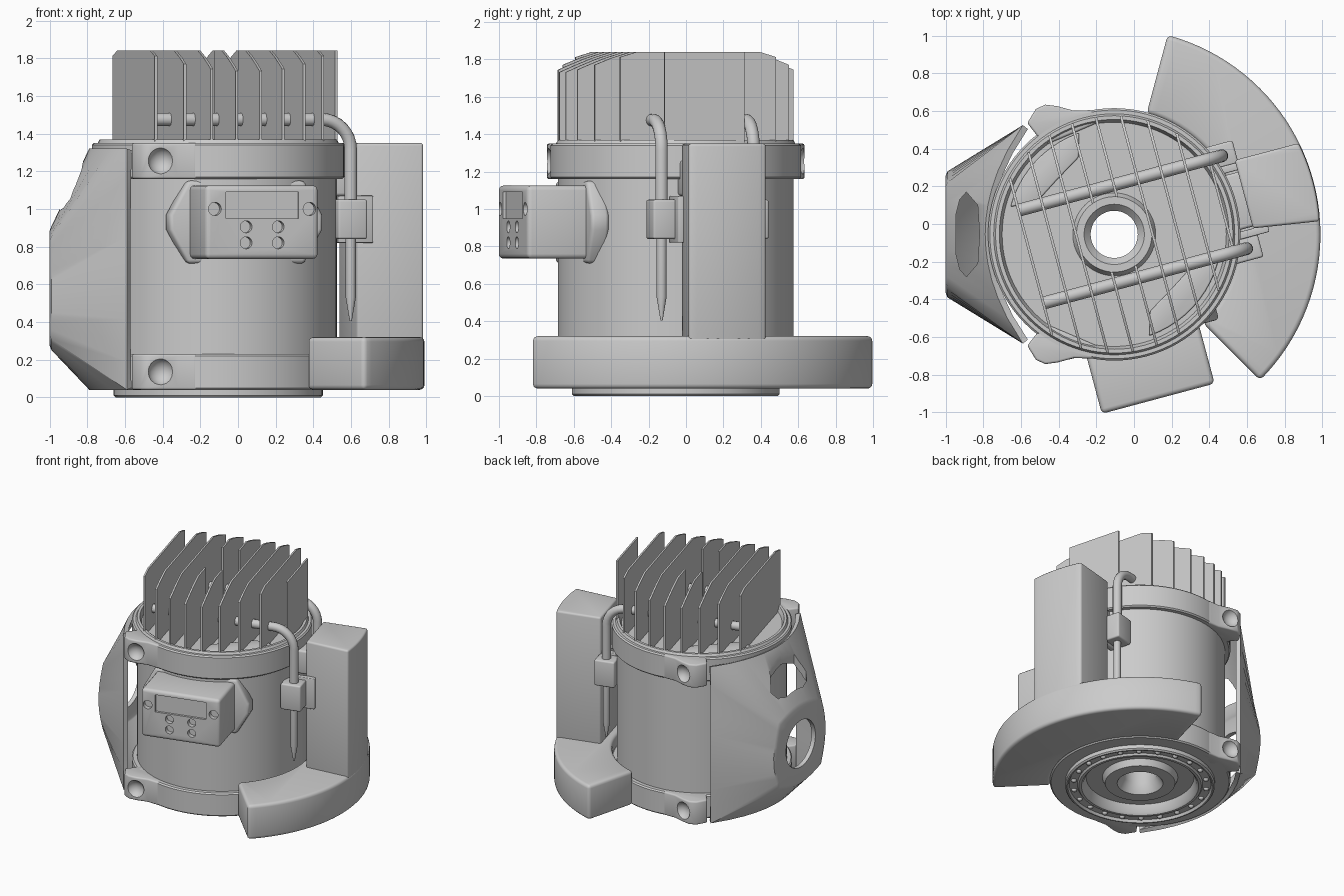
import bpy, bmesh, math
from math import sin, cos, pi, radians, sqrt
from mathutils import Matrix

if "Cube" in bpy.data.objects:
    bpy.data.objects.remove(bpy.data.objects["Cube"])

CX, CY = -0.105, -0.055
WORLD = Matrix.Translation((CX, CY, 0))                 # motor axis
TURN = WORLD @ Matrix.Rotation(radians(15), 4, 'Z')     # fittings are turned 15 degrees


def add(name, bm, frame, bevel=0.0):
    bmesh.ops.recalc_face_normals(bm, faces=bm.faces)
    bm.transform(frame)
    me = bpy.data.meshes.new(name)
    bm.to_mesh(me)
    bm.free()
    ob = bpy.data.objects.new(name, me)
    bpy.context.collection.objects.link(ob)
    if bevel:
        m = ob.modifiers.new("bevel", 'BEVEL')
        m.width, m.segments = bevel, 3
        m.limit_method, m.angle_limit = 'ANGLE', radians(40)
        apply(ob)
    return ob


def apply(ob):
    bpy.context.view_layer.objects.active = ob
    for m in list(ob.modifiers):
        bpy.ops.object.modifier_apply(modifier=m.name)


def cut(ob, cutter):
    m = ob.modifiers.new("cut", 'BOOLEAN')
    m.operation, m.object, m.solver = 'DIFFERENCE', cutter, 'EXACT'
    apply(ob)
    bpy.data.objects.remove(cutter)


def prism(name, pts, a, b, axis='z', frame=TURN, bevel=0.0):
    place = {'z': lambda p, q, t: (p, q, t), 'u': lambda p, q, t: (t, p, q),
             'v': lambda p, q, t: (p, t, q)}[axis]
    bm = bmesh.new()
    lo = [bm.verts.new(place(p, q, a)) for p, q in pts]
    hi = [bm.verts.new(place(p, q, b)) for p, q in pts]
    bm.faces.new(lo)
    bm.faces.new(hi)
    for i in range(len(pts)):
        j = (i + 1) % len(pts)
        bm.faces.new((lo[i], lo[j], hi[j], hi[i]))
    return add(name, bm, frame, bevel)


def box(name, u0, u1, v0, v1, z0, z1, bevel=0.0):
    return prism(name, [(u0, v0), (u1, v0), (u1, v1), (u0, v1)], z0, z1, bevel=bevel)


def ellipse(x, y, rx, ry, n=24):
    return [(x + rx * cos(2 * pi * i / n), y + ry * sin(2 * pi * i / n)) for i in range(n)]


def polar(r, deg):
    return (r * cos(radians(deg)), r * sin(radians(deg)))


def lathe(name, prof, frame, n=96, closed=True):
    bm = bmesh.new()
    rings = [[bm.verts.new((*polar(r, 360 * i / n), z)) for i in range(n)] for r, z in prof]
    for k in range(len(prof) if closed else len(prof) - 1):
        a, b = rings[k], rings[(k + 1) % len(prof)]
        for i in range(n):
            j = (i + 1) % n
            bm.faces.new((a[i], a[j], b[j], b[i]))
    if not closed:
        bm.faces.new(rings[0])
        bm.faces.new(rings[-1])
    return add(name, bm, frame)


def ball(name, r, loc, frame):
    bm = bmesh.new()
    bmesh.ops.create_uvsphere(bm, u_segments=16, v_segments=10, radius=r)
    return add(name, bm, frame @ Matrix.Translation(loc))


# Motor body with both clamp rings, bottom flange, top deck and through bore
lathe("motor_body", [
    (.125, .10), (.17, .03), (.26, .03), (.28, .08), (.40, .08), (.42, .02), (.435, .005),
    (.455, .005), (.465, .02), (.525, .02), (.535, 0), (.545, 0), (.555, .01), (.555, .04),
    (.66, .04), (.67, .05), (.67, .22), (.66, .23), (.63, .23), (.63, 1.16), (.66, 1.16),
    (.67, 1.17), (.67, 1.34), (.66, 1.35), (.64, 1.35), (.63, 1.368), (.61, 1.368),
    (.595, 1.33), (.22, 1.33), (.20, 1.37), (.16, 1.37), (.125, 1.33)], WORLD)
for i in range(22):
    ball("bottom_rivet", .021, (*polar(.495, i * 360 / 22), .022), WORLD)

# Crescent pads on the deck
for a in (137, -43):
    pts = [polar(.57, a - 28 + 56 * i / 10) for i in range(11)]
    pts += [polar(.45, a + 22), polar(.42, a), polar(.45, a - 22)]
    prism("deck_pad", pts, 1.32, 1.35, frame=WORLD, bevel=.008)

# Cooling fins: chords of the deck circle, the middle ones split around the bore
def fin_top(v):
    return 1.84 if abs(v) < .34 else 1.84 - .11 * ((abs(v) - .34) / .29) ** 1.2

for k in range(9):
    u = -.458 + .131 * k
    h = sqrt(.63 ** 2 - u * u)
    gap = sqrt(max(0, .2 ** 2 - u * u)) if abs(u) < .17 else 0
    spans = [(-h, -gap), (gap, h)] if gap else [(-h, h)]
    for a, b in spans:
        vs = [a] + [v for v in (-.55, -.45, -.34, .34, .45, .55) if a < v < b] + [b]
        pts = [(v, fin_top(v)) for v in vs] + [(b, 1.32), (a, 1.32)]
        prism("cooling_fin", pts, u - .007, u + .007, 'u')

# Pair of pipes through the fins, bending down into pointed rods with clamps
for s in (-1, 1):
    v = .255 * s
    path = [(-.46, 1.475)] + [(.50 + .16 * sin(t * pi / 16), 1.315 + .16 * cos(t * pi / 16))
                              for t in range(9)] + [(.66, .95)]
    cu = bpy.data.curves.new("coolant_pipe", 'CURVE')
    cu.dimensions, cu.bevel_depth = '3D', .034
    cu.bevel_resolution, cu.use_fill_caps = 4, True
    sp = cu.splines.new('POLY')
    sp.points.add(len(path) - 1)
    for p, (u, z) in zip(sp.points, path):
        p.co = (u, v, z, 1)
    ob = bpy.data.objects.new("coolant_pipe", cu)
    ob.matrix_world = TURN
    bpy.context.collection.objects.link(ob)
    lathe("pointed_rod", [(.027, .9), (.027, .53), (.006, .405)],
          TURN @ Matrix.Translation((.66, v, 0)), 20, False)
    box("pipe_clamp", .575, .735, v - .065, v + .065, .84, 1.05, .012)
    box("clamp_plate", .61, .80, v - s * .095, v - s * .055, .82, 1.07, .006)

# Air duct: ring sector at the foot plus an upright column
R = 1.095
arc = lambda r, a, b, n: [polar(r, a + (b - a) * i / n) for i in range(n + 1)]
prism("duct_foot", arc(R, -60, 60, 40) + arc(.665, 60, -60, 30), .04, .32, bevel=.025)
half = math.degrees(math.asin(.215 / R))
prism("duct_column", arc(R - .003, -half, half, 10) + [(.72, .215), (.72, -.16)],
      .29, 1.35, bevel=.015)
box("column_bridge", .58, .78, -.15, .15, 1.07, 1.26, .015)

# Terminal box with pointed flange, recessed panel and cable holes
prism("terminal_flange", [(-.42, .89), (-.42, .97), (-.32, 1.15), (.32, 1.15), (.42, .97),
                          (.42, .89), (.32, .71), (-.32, .71)], -.58, -.48, 'v', bevel=.02)
tb = box("terminal_box", -.31, .31, -.903, -.45, .735, 1.125, .025)
cut(tb, prism("cutter", [(-.2, .95), (.2, .95), (.2, 1.09), (-.2, 1.09)], -.95, -.885, 'v'))
for u, z, r in [(s * .26, 1.0, .035) for s in (-1, 1)] + \
        [(s * .088, z, .032) for s in (-1, 1) for z in (.82, .905)]:
    cut(tb, prism("cutter", ellipse(u, z, r, r), -.95, -.865, 'v'))

# Clamp lugs on both rings, with bolt pockets
for s in (-1, 1):
    for z in (.04, 1.16):
        pts = [polar(r, s * a) for r, a in [(.60, 98), (.67, 100), (.69, 108), (.745, 114),
               (.78, 118), (.785, 122), (.75, 128), (.60, 128)]]
        lug = prism("clamp_lug", pts, z, z + .19, frame=WORLD, bevel=.012)
        cut(lug, ball("cutter", .075, (*polar(.77, s * 113), z + .095), WORLD))

# Side bracket: tapered shell, straight at the motor and rounding into a circular port
bm = bmesh.new()
loops = [[], [], [], []]
N = 48
for i in range(N):
    c, d = cos(2 * pi * i / N), sin(2 * pi * i / N)
    m = max(abs(c), abs(d))
    p, q = c / m, d / m
    k = .6                                       # how round the outer rim is
    e, f = k * c + (1 - k) * p, k * d + (1 - k) * q
    for loop, co in zip(loops, [(-.79 + .2 * p * p, CY + .58 * p, .68 + .64 * q),
                                (-.99, CY + .335 * e, .58 + .33 * f),
                                (-1.0, CY + .31 * e, .58 + .305 * f),
                                (-1.0, CY + .19 * c, .58 + .19 * d)]):
        loop.append(bm.verts.new(co))
for a in range(3):
    for i in range(N):
        j = (i + 1) % N
        bm.faces.new((loops[a][i], loops[a][j], loops[a + 1][j], loops[a + 1][i]))
bracket = add("side_bracket", bm, Matrix())
out = sum(f.normal.x for f in bracket.data.polygons) < 0     # thicken toward the motor
sol = bracket.modifiers.new("shell", 'SOLIDIFY')
sol.thickness, sol.offset = .035, (-1 if out else 1)
apply(bracket)
slot = [(-.945, -.16), (-.925, -.24), (-.89, -.28), (-.83, -.21), (-.82, -.055),
        (-.83, .10), (-.89, .17), (-.925, .13), (-.945, .05)]
cut(bracket, prism("cutter", slot, .8, 1.6, frame=Matrix()))

# Smooth shading with sharp edges kept
bpy.ops.object.select_all(action='DESELECT')
for ob in bpy.context.scene.objects:
    if ob.type == 'MESH':
        ob.select_set(True)
        bpy.context.view_layer.objects.active = ob
bpy.ops.object.shade_smooth_by_angle(angle=radians(35))
